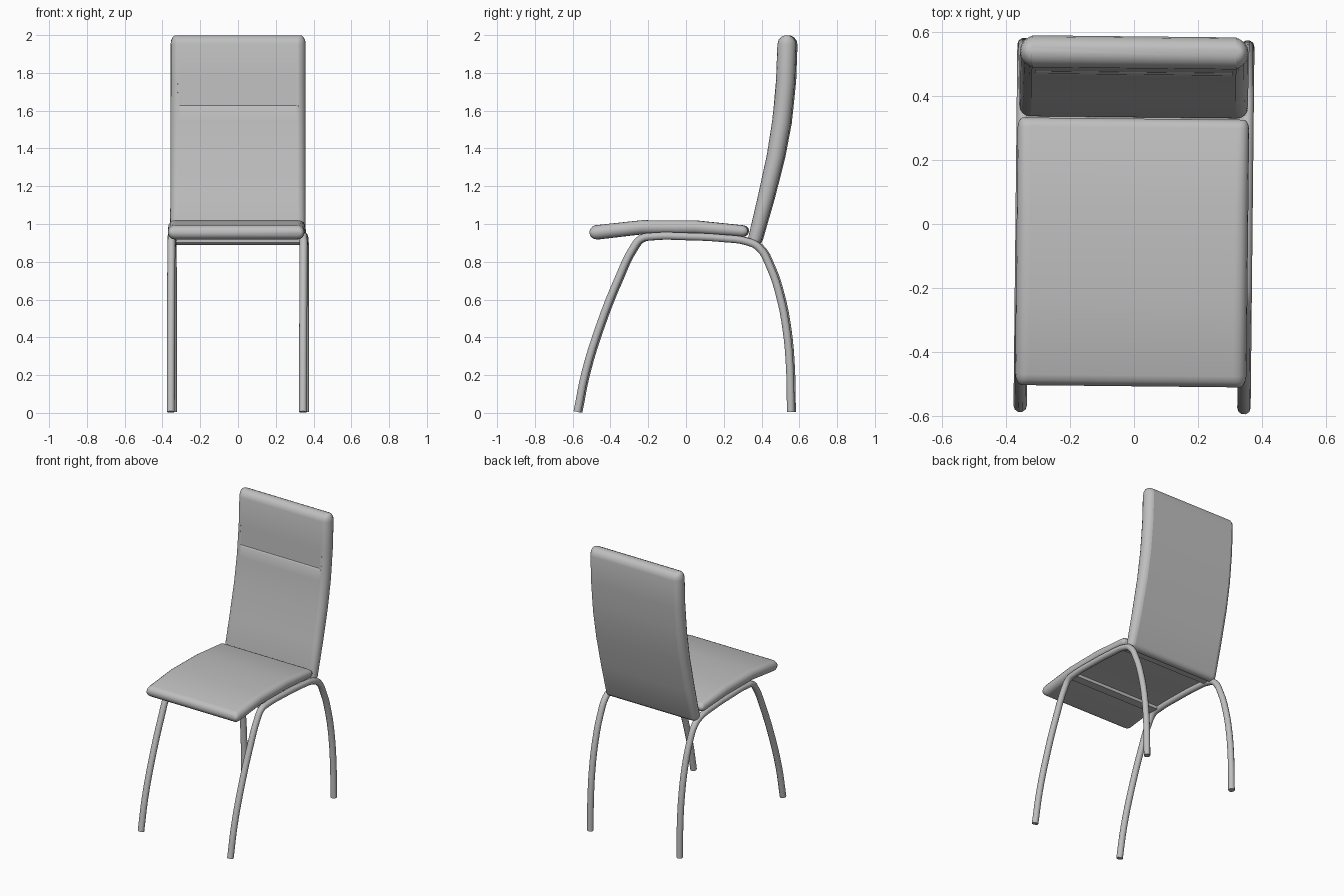
import bpy, bmesh, math
from mathutils import Vector

cube = bpy.data.objects.get("Cube")
if cube:
    bpy.data.objects.remove(cube, do_unlink=True)

grey = bpy.data.materials.new("soft_grey")
grey.use_nodes = True
colour = (0.52, 0.52, 0.52, 1)
grey.diffuse_color = colour
grey.node_tree.nodes["Principled BSDF"].inputs["Base Color"].default_value = colour

TURN = -0.0105      # the whole chair is turned very slightly
CX = -0.005         # middle of the width


def finish(obj, angle=40):
    obj.data.materials.append(grey)
    obj.rotation_euler.z = TURN
    bpy.ops.object.select_all(action='DESELECT')
    obj.select_set(True)
    bpy.context.view_layer.objects.active = obj
    bpy.ops.object.shade_smooth_by_angle(angle=math.radians(angle))


def add_mesh(name, bm):
    bmesh.ops.recalc_face_normals(bm, faces=bm.faces)
    mesh = bpy.data.meshes.new(name)
    bm.to_mesh(mesh)
    bm.free()
    obj = bpy.data.objects.new(name, mesh)
    bpy.context.collection.objects.link(obj)
    return obj


def cushion(name, path, half_width, inner=0.32):
    """Loft a padded slab along (y, z, half thickness, front recess) points."""
    pts = [Vector((0, y, z)) for y, z, t, d in path]
    rows = []
    for i, (y, z, t, d) in enumerate(path):
        tangent = (pts[min(i + 1, len(pts) - 1)] - pts[max(i - 1, 0)]).normalized()
        rows.append((pts[i], tangent, t, half_width, d))
    # rounded ends
    steps = (0.15, 0.4, 0.7)

    def cap(row, sign):
        p, tan, t, w, d = row
        out = []
        for s in steps:
            a = s * math.pi / 2
            out.append((p + tan * sign * t * math.cos(a), tan,
                        t * math.sin(a), w - t * (1 - math.sin(a)) * 0.6, 0))
        return out
    rows = cap(rows[0], -1) + rows + cap(rows[-1], 1)[::-1]

    bm = bmesh.new()
    rings = []
    for p, tan, t, w, d in rows:
        normal = Vector((0, -tan.z, tan.y))      # towards the sitter
        arc = [(w - t + t * math.sin(a), t * math.cos(a))
               for a in (k * math.pi / 8 for k in range(9))]
        half = [(inner - 0.004, t - d), (inner, t)] if d else [(inner - 0.004, t), (inner, t)]
        right = half + arc + [(inner, -t)]
        loop = right + [(-x, n) for x, n in reversed(right)]
        rings.append([bm.verts.new(p + normal * n + Vector((x + CX, 0, 0)))
                      for x, n in loop])
    for a, b in zip(rings, rings[1:]):
        for i in range(len(a)):
            j = (i + 1) % len(a)
            bm.faces.new((a[i], a[j], b[j], b[i]))
    bm.faces.new(rings[0])
    bm.faces.new(rings[-1])
    finish(add_mesh(name, bm))


# Seat pad
cushion("seat", [(-0.47, 0.956, 0.038, 0), (-0.23, 0.983, 0.037, 0),
                 (0.05, 0.983, 0.036, 0), (0.30, 0.963, 0.030, 0)], 0.362)

# Backrest with a shallow step across its front
cushion("backrest", [(0.369, 0.925, 0.036, 0), (0.425, 1.14, 0.042, 0),
                     (0.477, 1.36, 0.046, 0), (0.508, 1.54, 0.049, 0),
                     (0.516, 1.615, 0.049, 0), (0.517, 1.624, 0.049, 0.007),
                     (0.530, 1.76, 0.050, 0), (0.537, 1.95, 0.050, 0)], 0.358)

# Bent tube frames, each forming a front leg, seat rail and back leg
LEG = [(-0.572, 0.005), (-0.528, 0.22), (-0.45, 0.47), (-0.355, 0.71),
       (-0.275, 0.875), (-0.235, 0.922), (-0.17, 0.934), (0.0, 0.934),
       (0.2, 0.924), (0.33, 0.906), (0.39, 0.875), (0.45, 0.77),
       (0.50, 0.62), (0.535, 0.44), (0.553, 0.24), (0.558, 0.005)]
for side, x in (("right", -0.35), ("left", 0.35)):
    curve = bpy.data.curves.new(side + "_leg_frame", 'CURVE')
    curve.dimensions = '3D'
    curve.bevel_depth = 0.021
    curve.bevel_resolution = 3
    curve.resolution_u = 4
    curve.use_fill_caps = True
    spline = curve.splines.new('BEZIER')
    spline.bezier_points.add(len(LEG) - 1)
    for bp, (y, z) in zip(spline.bezier_points, LEG):
        bp.co = (x, y, z)
        bp.handle_left_type = bp.handle_right_type = 'AUTO'
    tube = bpy.data.objects.new(side + "_leg_frame", curve)
    bpy.context.collection.objects.link(tube)
    bpy.ops.object.select_all(action='DESELECT')
    tube.select_set(True)
    bpy.context.view_layer.objects.active = tube
    bpy.ops.object.convert(target='MESH')
    finish(bpy.context.view_layer.objects.active)

# Flat cross bars joining the two frames under the seat
for name, y, z in (("front_cross_bar", -0.2, 0.934), ("back_cross_bar", 0.33, 0.912)):
    bm = bmesh.new()
    bmesh.ops.create_cube(bm, size=1)
    for v in bm.verts:
        v.co = Vector((v.co.x * 0.7, v.co.y * 0.06 + y, v.co.z * 0.022 + z))
    finish(add_mesh(name, bm))
